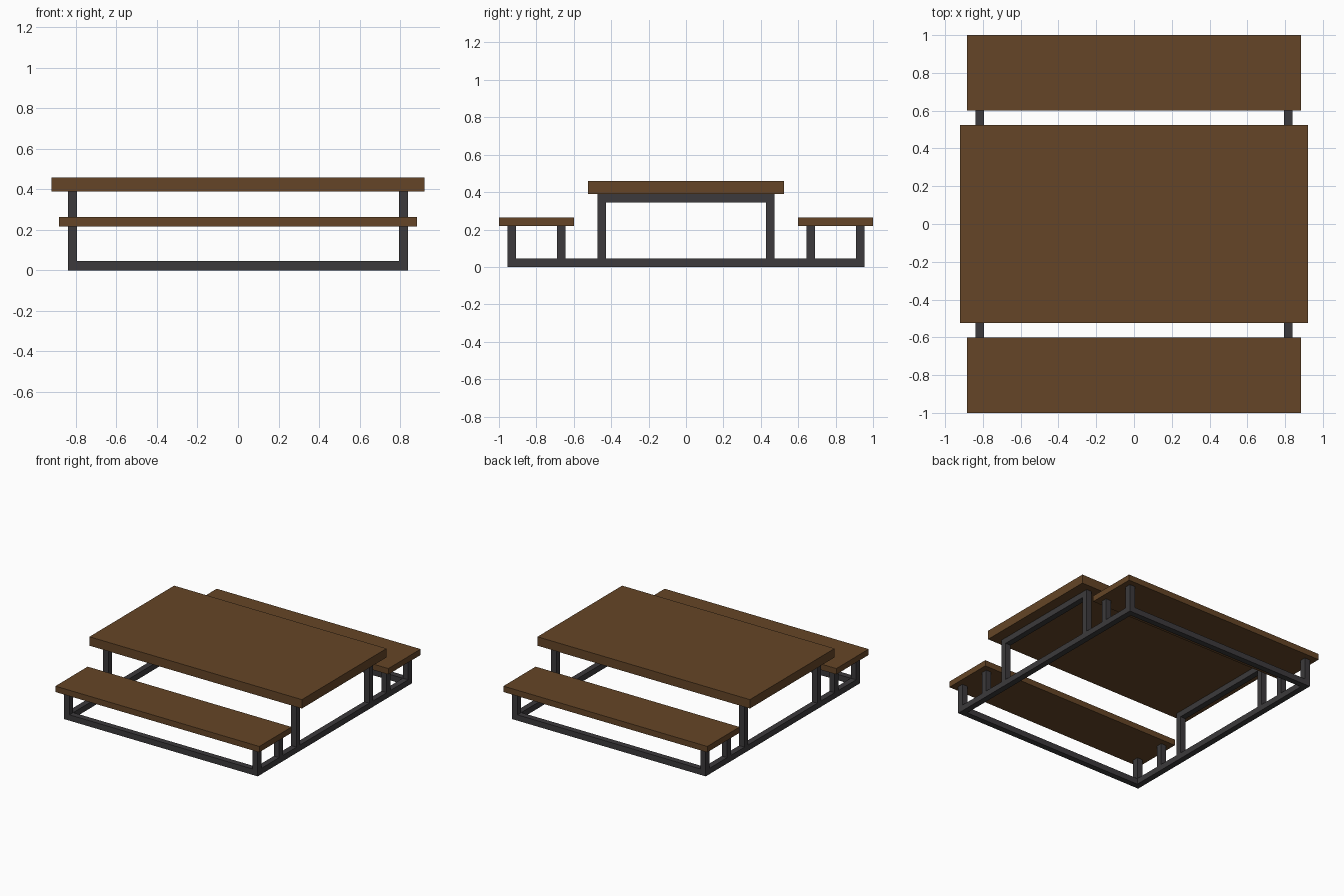
import bpy

if "Cube" in bpy.data.objects:
    bpy.data.objects.remove(bpy.data.objects["Cube"])


def material(name, color):
    m = bpy.data.materials.new(name)
    m.diffuse_color = (*color, 1)
    m.use_nodes = True
    m.node_tree.nodes["Principled BSDF"].inputs["Base Color"].default_value = m.diffuse_color
    return m


WOOD = material("brown_wood", (0.13, 0.06, 0.02))
METAL = material("dark_metal", (0.045, 0.042, 0.045))


def box(name, x, y, z, mat):
    """Box from (min, max) ranges on each axis."""
    bpy.ops.mesh.primitive_cube_add(size=1, location=[(a + b) / 2 for a, b in (x, y, z)])
    ob = bpy.context.object
    ob.name = name
    ob.scale = [b - a for a, b in (x, y, z)]
    bpy.ops.object.transform_apply(location=False, rotation=False, scale=True)
    ob.data.materials.append(mat)
    return ob


def span(a, b, s):
    """Range a..b, mirrored across zero when s is -1."""
    return tuple(sorted((a * s, b * s)))


T = 0.046            # tube width
OUT = 0.84           # frame half length in x
END = 0.955          # frame half length in y
TABLE_LEG = 0.474    # outer face of table legs in y
BENCH_IN = 0.69      # outer face of inner bench legs in y
TOP_Z, SEAT_Z = 0.39, 0.218

# Table top
box("table_top", (-0.922, 0.922), (-0.525, 0.525), (TOP_Z, 0.46), WOOD)

# Bench seats and long floor rails
for s, side in ((-1, "front"), (1, "back")):
    box(side + "_bench_seat", (-0.885, 0.885), span(0.60, 1.0, s), (SEAT_Z, 0.264), WOOD)
    box(side + "_floor_rail", (-OUT + T, OUT - T), span(END - T, END, s), (0, T), METAL)

# End frames: floor rail, table legs with crossbar, bench legs
for sx, end in ((-1, "left"), (1, "right")):
    x = span(OUT - T, OUT, sx)
    box(end + "_floor_rail", x, (-END, END), (0, T), METAL)
    inner = TABLE_LEG - T
    box(end + "_table_crossbar", x, (-inner, inner), (TOP_Z - T, TOP_Z), METAL)
    for sy, side in ((-1, "front"), (1, "back")):
        for part, y, top in (("table_leg", TABLE_LEG, TOP_Z),
                             ("inner_bench_leg", BENCH_IN, SEAT_Z),
                             ("outer_bench_leg", END, SEAT_Z)):
            box(f"{end}_{side}_{part}", x, span(y - T, y, sy), (T, top), METAL)
